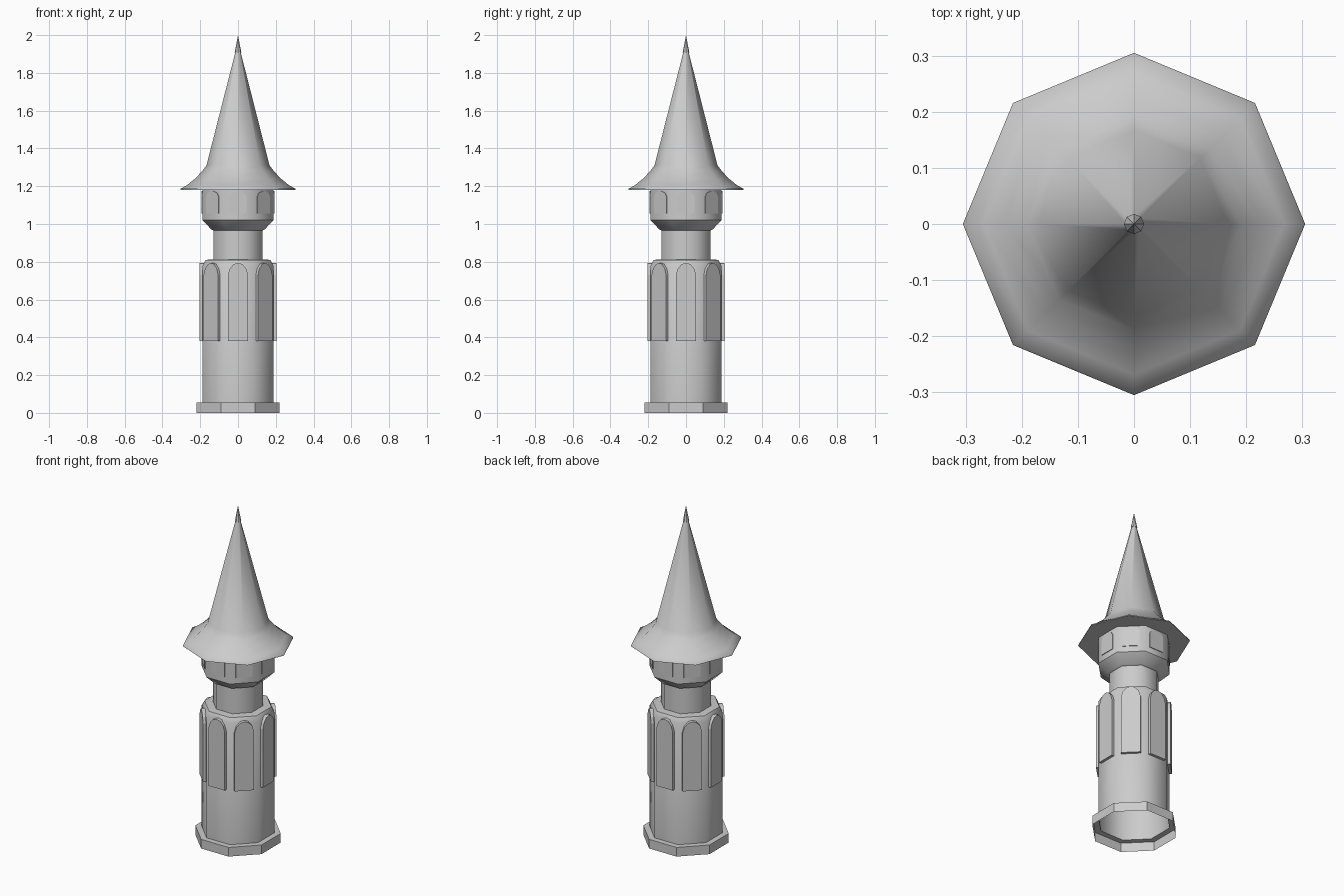
import bpy, bmesh, math
from mathutils import Matrix, Vector

cube = bpy.data.objects.get("Cube")
if cube:
    bpy.data.objects.remove(cube)

SIDES = 8
HALF = math.pi / SIDES


def material(name, value):
    mat = bpy.data.materials.new(name)
    mat.use_nodes = True
    colour = (value, value, value, 1)
    mat.diffuse_color = colour
    mat.node_tree.nodes["Principled BSDF"].inputs["Base Color"].default_value = colour
    return mat


stone = material("light grey stone", 0.6)


def finish(name, bm, mat, smooth=None):
    bmesh.ops.recalc_face_normals(bm, faces=bm.faces)
    mesh = bpy.data.meshes.new(name)
    bm.to_mesh(mesh)
    bm.free()
    mesh.materials.append(mat)
    obj = bpy.data.objects.new(name, mesh)
    bpy.context.collection.objects.link(obj)
    if smooth:
        bpy.ops.object.select_all(action="DESELECT")
        obj.select_set(True)
        bpy.context.view_layer.objects.active = obj
        bpy.ops.object.shade_smooth_by_angle(angle=math.radians(smooth))
    return obj


def lathe(name, profile, mat, flat_front=True, smooth=None, cap_bottom=False):
    """Octagonal turning; with flat_front the radii are measured to the flats."""
    bm = bmesh.new()
    turn = HALF if flat_front else 0
    scale = 1 / math.cos(HALF) if flat_front else 1
    rings = []
    for r, z in profile:
        if r == 0:
            rings.append([bm.verts.new((0, 0, z))] * SIDES)
            continue
        rings.append([bm.verts.new((r * scale * math.cos(turn + 2 * HALF * i),
                                    r * scale * math.sin(turn + 2 * HALF * i), z))
                      for i in range(SIDES)])
    for low, high in zip(rings, rings[1:]):
        for i in range(SIDES):
            j = (i + 1) % SIDES
            corners = [low[i], low[j], high[j], high[i]]
            bm.faces.new(list(dict.fromkeys(corners)))
    if cap_bottom:
        bm.faces.new(rings[0][::-1])
    return finish(name, bm, mat, smooth)


def plates(name, outline, inner, outer, mat):
    """One arched plate on each of the eight flats."""
    bm = bmesh.new()
    shape = outline + [(-x, z) for x, z in reversed(outline) if x > 0]
    for k in range(SIDES):
        spin = Matrix.Rotation(2 * HALF * k, 3, "Z")
        back, front = ([bm.verts.new(spin @ Vector((x, -d, z))) for x, z in shape]
                       for d in (inner, outer))
        bm.faces.new(front)
        bm.faces.new(back[::-1])
        for i in range(len(shape)):
            j = (i + 1) % len(shape)
            bm.faces.new((back[i], back[j], front[j], front[i]))
    return finish(name, bm, mat)


# Foot, open underneath, with a ledge against the shaft
lathe("foot_band", [(0.22, 0), (0.22, 0.055), (0.187, 0.055)], stone)

# Shaft with a chamfered shoulder, and the narrow neck above it
lathe("lower_shaft", [(0.187, 0.055), (0.187, 0.78), (0.172, 0.81), (0.13, 0.813)],
      stone, smooth=50)
lathe("neck", [(0.13, 0.81), (0.13, 0.97)], stone, smooth=50)

# Flared lookout chamber
lathe("chamber_flare", [(0.128, 0.965), (0.14, 0.97), (0.188, 1.02)], stone, smooth=50)
lathe("chamber_wall", [(0.188, 1.02), (0.188, 1.19)], stone, smooth=50)

# Arched panels around the shaft and small windows around the chamber
plates("shaft_panels", [(0.054, 0.38), (0.054, 0.73), (0.043, 0.765),
                        (0.022, 0.788), (0, 0.793)], 0.17, 0.203, stone)
plates("chamber_windows", [(0.046, 1.055), (0.046, 1.145), (0.034, 1.165), (0, 1.175)],
       0.18, 0.192, stone)

# Bell-shaped pointed roof with its tip
lathe("roof", [(0.305, 1.18), (0.303, 1.187), (0.268, 1.207), (0.225, 1.242), (0.19, 1.28),
               (0.167, 1.31), (0.014, 1.91), (0, 1.91)],
      stone, flat_front=False, smooth=50, cap_bottom=True)
lathe("roof_tip", [(0.018, 1.905), (0, 2.0)], stone, flat_front=False, cap_bottom=True)
